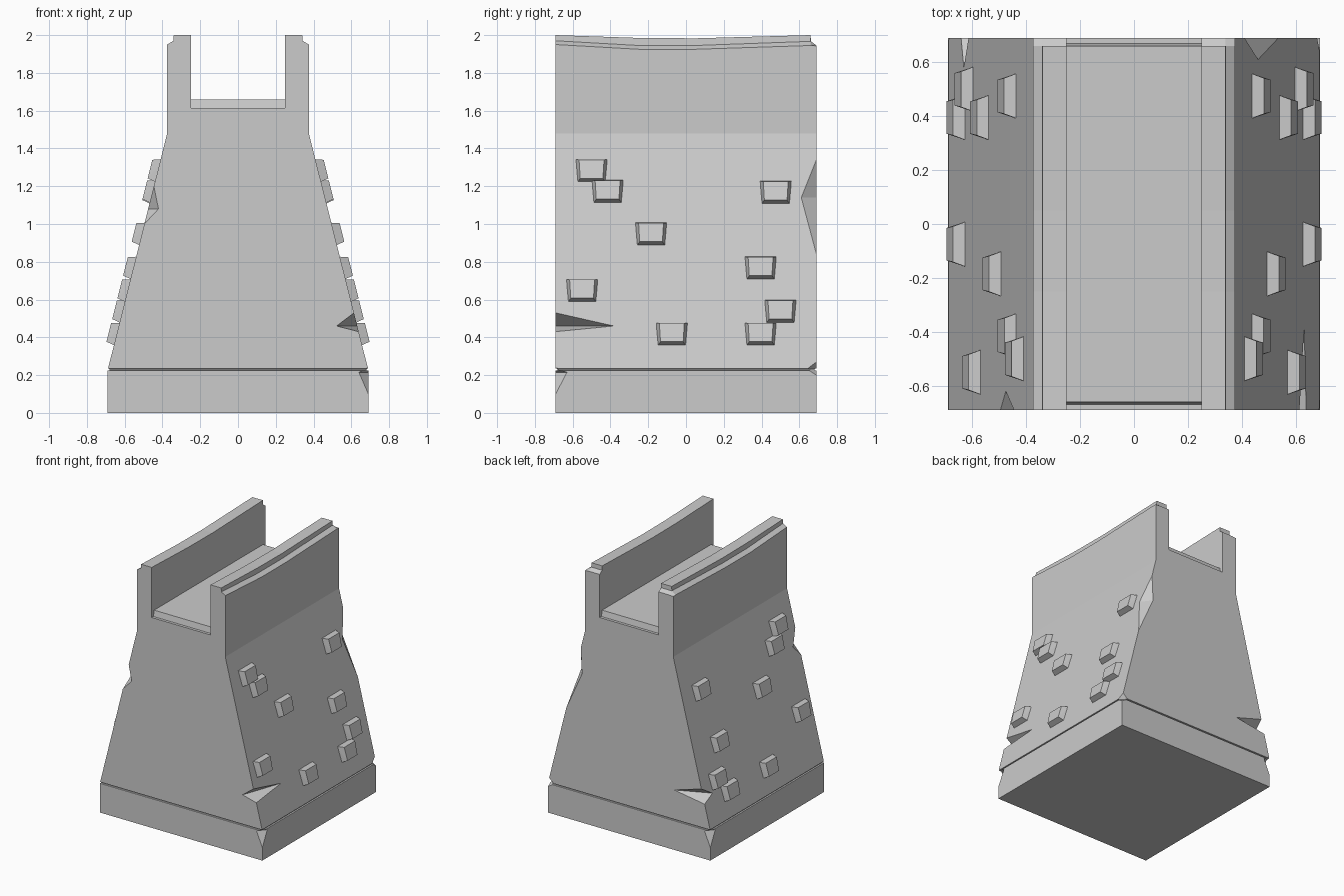
import bpy, bmesh
from mathutils import Vector

if "Cube" in bpy.data.objects:
    bpy.data.objects.remove(bpy.data.objects["Cube"])


def finish(name, bm):
    bmesh.ops.recalc_face_normals(bm, faces=bm.faces[:])
    me = bpy.data.meshes.new(name)
    bm.to_mesh(me)
    bm.free()
    ob = bpy.data.objects.new(name, me)
    bpy.context.collection.objects.link(ob)
    return ob


def loft(name, rings):
    bm = bmesh.new()
    vs = [[bm.verts.new(p) for p in r] for r in rings]
    n = len(vs[0])
    for a, b in zip(vs, vs[1:]):
        for i in range(n):
            j = (i + 1) % n
            bm.faces.new((a[i], a[j], b[j], b[i]))
    bm.faces.new(vs[0])
    bm.faces.new(vs[-1])
    return finish(name, bm)


def hull(name, pts):
    bm = bmesh.new()
    for p in pts:
        bm.verts.new(p)
    res = bmesh.ops.convex_hull(bm, input=bm.verts[:])
    loose = [v for v in bm.verts if not v.link_faces]
    bmesh.ops.delete(bm, geom=loose, context='VERTS')
    return finish(name, bm)


def half_width(z):
    return 0.69 if z < 0.23 else 0.69 - (z - 0.23) * 0.252


# Tapered body with grooved plinth
levels = [(0, .69, .69), (.224, .69, .69), (.226, .68, .68), (.233, .68, .68),
          (.235, .688, .69), (1.48, .375, .69), (1.615, .375, .69)]
body = loft("tapered_body", [[(-x, -y, z), (x, -y, z), (x, y, z), (-x, y, z)]
                             for z, x, y in levels])

# Corner chips: side x, side y, top, bottom, tip height, reach in x, reach in y
chips = [(1, -1, .53, .43, .46, .11, .31), (1, 1, 1.34, .84, 1.14, .06, .08),
         (-1, -1, 1.2, 1.0, 1.08, .055, .07), (-1, 1, .53, .42, .46, .25, .11),
         (1, -1, .24, .10, .215, .05, .06), (-1, 1, .24, .10, .215, .05, .06),
         (1, 1, .27, .2, .232, .05, .05)]
for k, (sx, sy, zt, zb, zm, dx, dy) in enumerate(chips):
    w = half_width(zm)
    pts = [Vector((sx * half_width(zt), sy * .69, zt)),
           Vector((sx * half_width(zb), sy * .69, zb)),
           Vector((sx * (w - dx), sy * .69, zm)),
           Vector((sx * w, sy * (.69 - dy), zm))]
    out = Vector((sx * .2, sy * .2, 0))
    cutter = hull(f"chip_cutter_{k}", pts + [p + out for p in pts])
    cutter.hide_render = True
    cutter.hide_set(True)
    cutter.display_type = 'WIRE'
    m = body.modifiers.new("chip", 'BOOLEAN')
    m.operation = 'DIFFERENCE'
    m.solver = 'EXACT'
    m.object = cutter

# Channel floor, set in from both ends
loft("channel_floor", [[(-.25, -y, z), (.25, -y, z), (.25, y, z), (-.25, y, z)]
                       for z, y in ((1.61, .67), (1.66, .66))])

# Parapet walls with a sagging stepped top: y, chamfer bottom, ledge, cap top
stations = [(-.69, 1.95, 1.97, 2.0), (-.25, 1.925, 1.945, 1.985),
            (.05, 1.925, 1.945, 1.983), (.66, 1.945, 1.967, 2.0),
            (.661, 1.945, 1.966, 1.967), (.69, 1.943, 1.945, 1.946)]
# Protruding stones: y, z of centre on the sloping sides
stones = [(-.5, 1.285), (-.415, 1.175), (-.185, .95), (-.55, .65), (-.075, .42),
          (.475, 1.17), (.395, .77), (.5, .54), (.395, .42)]
n = Vector((1, 0, .252)).normalized()
up = Vector((-.252, 0, 1)).normalized()
side = Vector((0, 1, 0))
for sx, label in ((1, "right"), (-1, "left")):
    loft(f"parapet_{label}", [[(sx * .25, y, 1.6), (sx * .375, y, 1.6),
                               (sx * .375, y, a), (sx * .342, y, b),
                               (sx * .34, y, c), (sx * .25, y, c)]
                              for y, a, b, c in stations])
    for k, (y, z) in enumerate(stones):
        c = Vector((half_width(z), y, z))
        pts = []
        for depth, top, bottom, wt, wb in ((-.015, .063, -.066, .088, .077),
                                           (.042, .046, -.055, .066, .06)):
            for s in (-1, 1):
                pts.append(c + n * depth + up * top + side * s * wt)
                pts.append(c + n * depth + up * bottom + side * s * wb)
        hull(f"stone_{label}_{k}", [(sx * p.x, p.y, p.z) for p in pts])
